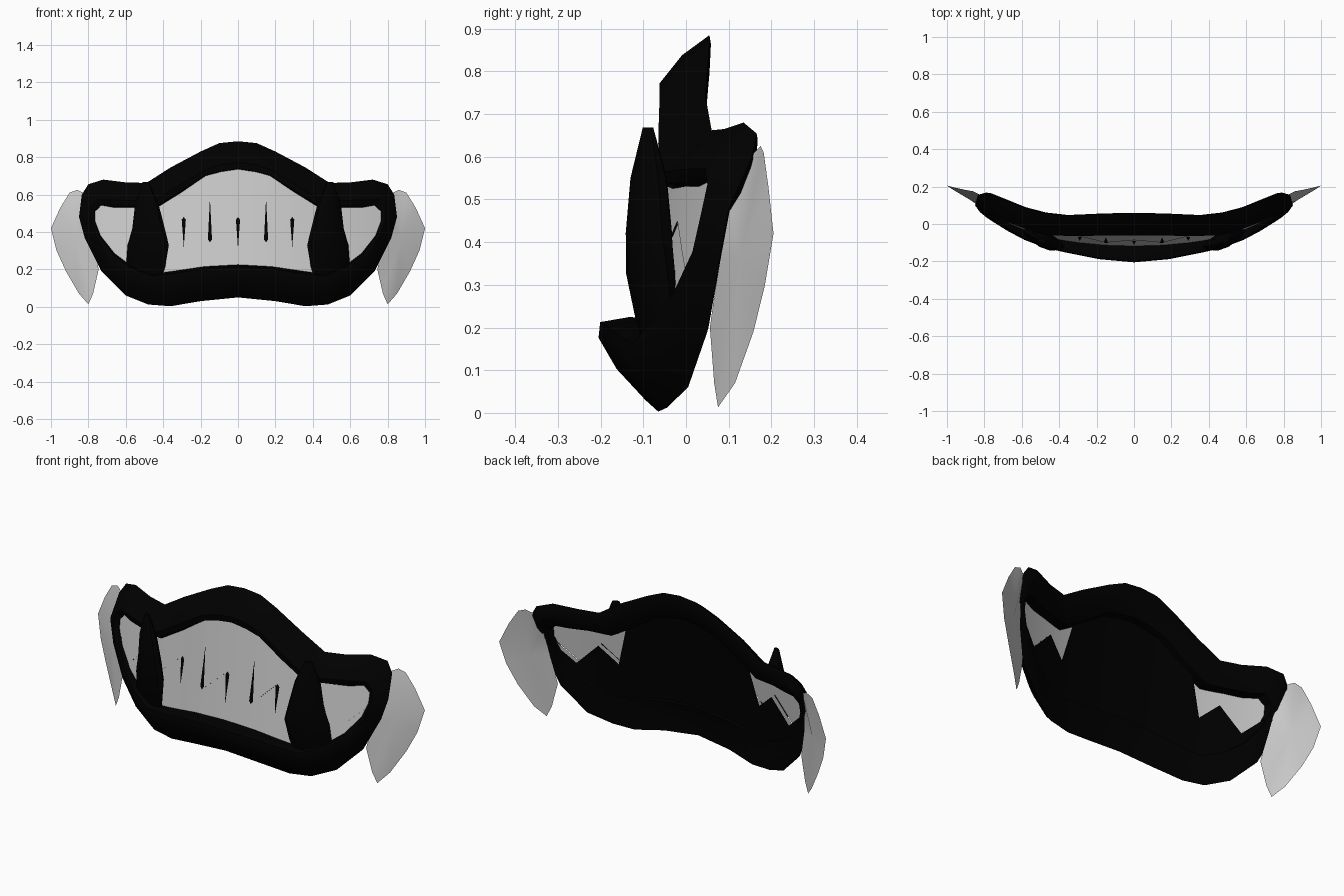
import bpy, bmesh, math

if "Cube" in bpy.data.objects:
    bpy.data.objects.remove(bpy.data.objects["Cube"])

black = bpy.data.materials.new("black")
black.diffuse_color = (0, 0, 0, 1)
black.use_nodes = True
black.node_tree.nodes["Principled BSDF"].inputs["Base Color"].default_value = black.diffuse_color


def make(name, verts, faces, mat=None, recalc=True):
    me = bpy.data.meshes.new(name)
    me.from_pydata(verts, [], faces)
    bm = bmesh.new()
    bm.from_mesh(me)
    bmesh.ops.remove_doubles(bm, verts=bm.verts, dist=1e-5)
    if recalc:
        bmesh.ops.recalc_face_normals(bm, faces=bm.faces)
    bm.to_mesh(me)
    bm.free()
    ob = bpy.data.objects.new(name, me)
    bpy.context.collection.objects.link(ob)
    if mat:
        me.materials.append(mat)
    bpy.ops.object.select_all(action='DESELECT')
    ob.select_set(True)
    bpy.context.view_layer.objects.active = ob
    bpy.ops.object.shade_smooth_by_angle(angle=math.radians(40))
    return ob


def loft(rings, closed, caps=False):
    n, m = len(rings), len(rings[0])
    verts = [v for r in rings for v in r]
    faces = []
    for i in range(n if closed else n - 1):
        j = (i + 1) % n
        for k in range(m):
            l = (k + 1) % m
            faces.append((i * m + k, i * m + l, j * m + l, j * m + k))
    if caps:
        faces += [tuple(range(m)), tuple(range((n - 1) * m, n * m))]
    return verts, faces


def interp(pts, x):
    for (a, p), (b, q) in zip(pts, pts[1:]):
        if x <= b:
            return p + (q - p) * (x - a) / (b - a)
    return pts[-1][1]


# Lip ring: outer x,z,y / inner x,z,y / front y, for one half
stations = [
    (0, .885, .055, 0, .728, -.035, -.062),
    (.1, .875, .055, .09, .715, -.035, -.062),
    (.2, .83, .052, .17, .695, -.035, -.062),
    (.36, .745, .045, .30, .61, -.04, -.065),
    (.49, .662, .06, .44, .525, -.03, -.06),
    (.6, .665, .09, .56, .53, -.005, -.03),
    (.72, .68, .135, .66, .53, .03, .01),
    (.80, .655, .165, .73, .54, .06, .045),
    (.835, .60, .155, .765, .51, .06, .05),
    (.85, .48, .10, .765, .46, .05, .035),
    (.82, .37, .08, .735, .38, .03, .015),
    (.73, .19, .05, .66, .285, -.01, -.035),
    (.6, .06, .005, .58, .225, -.04, -.085),
    (.48, .012, -.045, .46, .175, -.09, -.13),
    (.36, .003, -.065, .35, .19, -.105, -.155),
    (.2, .03, -.095, .18, .215, -.12, -.188),
    (0, .05, -.11, 0, .225, -.13, -.205)]


def lip_section(s, sx):
    ox, oz, oy, ix, iz, iy, fy = s

    def mix(t, y):
        return (sx * (ox + (ix - ox) * t), y, oz + (iz - oz) * t)
    return [mix(0, oy), mix(.3, fy + (oy - fy) * .45), mix(.72, fy), mix(.93, fy + .004),
            mix(1, iy), mix(.95, iy + .05), mix(.5, max(oy, iy)), mix(.12, oy + .003)]


rings = [lip_section(s, 1) for s in stations]
rings += [lip_section(s, -1) for s in stations[-2:0:-1]]
make("lip_ring", *loft(rings, True), black)


# Curved wall shared by the teeth and the mouth backing
def wall(x, z, off=0):
    return -.05 - .075 * (.74 - z) / .54 + .25 * x * x + off


top = [(0, .76), (.17, .73), (.3, .66), (.44, .58), (.72, .58), (.79, .53)]
bot = [(0, .19), (.36, .15), (.48, .15), (.6, .22), (.7, .32), (.79, .44)]
bite = [(0, .48), (.15, .345), (.29, .48), (.43, .36), (.53, .45), (.65, .33), (.79, .46)]


def sheet(name, lo, hi, off, mat=None, rows=4):
    xs = sorted({s * p[0] for p in top + bot + bite for s in (1, -1)})
    verts, faces = [], []
    for x in xs:
        a, b = lo(abs(x)), hi(abs(x))
        b = max(a + .002, b)
        for r in range(rows + 1):
            z = a + (b - a) * r / rows
            verts.append((x, wall(x, z, off), z))
    m = rows + 1
    for i in range(len(xs) - 1):
        for r in range(rows):
            faces.append((i * m + r, (i + 1) * m + r, (i + 1) * m + r + 1, i * m + r + 1))
    return make(name, verts, faces, mat, recalc=False)


sheet("upper_teeth", lambda x: interp(bite, x), lambda x: interp(top, x), 0)
sheet("lower_teeth", lambda x: interp(bot, x), lambda x: interp(bite, x), .004)
# Backing closes the centre and the lower sides
sheet("mouth_backing", lambda x: interp(bot, x) - .02,
      lambda x: interp(top, x) if x < .43 else interp(bite, x), .03, black)

# Dark wedges between teeth
verts, faces = [], []
for x, tip, base in [(0, .31, .48), (.29, .32, .48), (-.29, .32, .48),
                     (.15, .58, .345), (-.15, .58, .345)]:
    n = len(verts)
    mid = base + (.015 if tip > base else -.015)
    for px, pz in [(x, tip), (x - .011, mid), (x, base), (x + .011, mid)]:
        verts.append((px, wall(px, pz, -.003), pz))
    order = (n, n + 1, n + 2, n + 3)
    faces.append(order if tip > base else order[::-1])
make("tooth_gaps", verts, faces, black, recalc=False)

# Corner straps: z, x range, y range
strap = [(.668, .475, .51, -.10, -.078), (.55, .425, .55, -.125, -.05),
         (.42, .392, .565, -.134, -.04), (.33, .37, .59, -.127, -.04),
         (.22, .388, .598, -.10, -.04), (.14, .41, .56, -.08, -.04)]
# Cheek leaf outline: x, y, z
leaf = [(.82, .155, .605), (.86, .175, .625), (.90, .182, .61), (.95, .193, .53),
        (1, .205, .42), (.97, .185, .30), (.92, .158, .19), (.85, .115, .07),
        (.80, .075, .013), (.775, .066, .07), (.745, .056, .20), (.78, .078, .36),
        (.80, .105, .5)]
for side, sx in (("right", 1), ("left", -1)):
    rings = []
    for z, x0, x1, y0, y1 in strap:
        ring = []
        for k in range(10):
            a = math.tau * k / 10
            ring.append((sx * ((x0 + x1) / 2 + (x1 - x0) / 2 * math.cos(a)),
                         (y0 + y1) / 2 + .18 * (x1 - x0) * math.cos(a)
                         + (y1 - y0) / 2 * math.sin(a), z))
        rings.append(ring)
    make(side + "_corner_strap", *loft(rings, False, True), black)

    n = len(leaf)
    verts = [(sx * x, y, z) for x, y, z in leaf]
    verts.append((sx * .87, .125, .36))          # slightly bulged front
    verts.append((sx * .87, .135, .36))          # back
    faces = [(i, (i + 1) % n, n) for i in range(n)]
    faces += [((i + 1) % n, i, n + 1) for i in range(n)]
    make(side + "_cheek", verts, faces)
